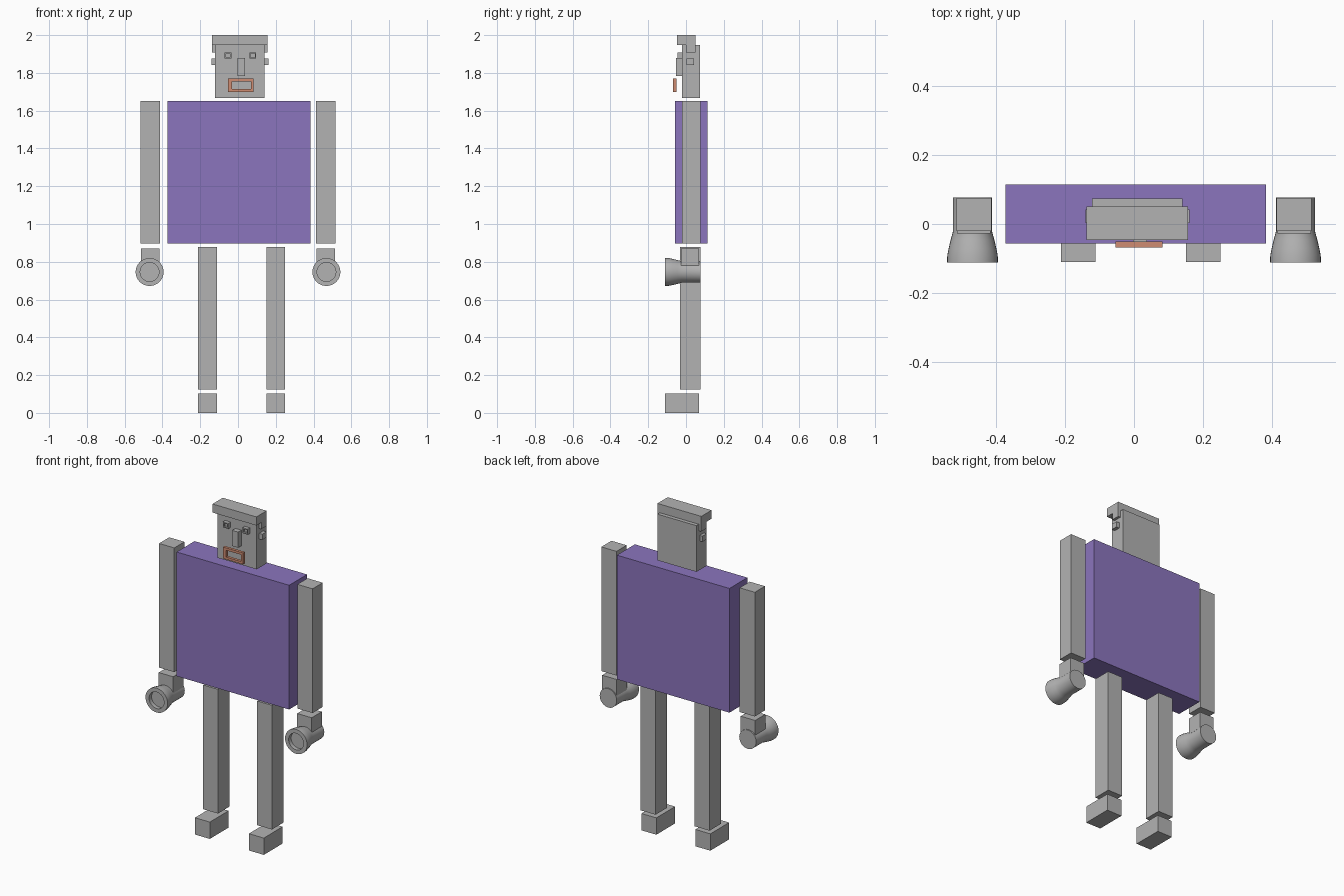
import bpy
import bmesh
import math

old = bpy.data.objects.get("Cube")
if old:
    bpy.data.objects.remove(old, do_unlink=True)


def material(name, rgb):
    mat = bpy.data.materials.new(name)
    mat.use_nodes = True
    color = (*rgb, 1)
    mat.diffuse_color = color
    mat.node_tree.nodes["Principled BSDF"].inputs["Base Color"].default_value = color
    return mat


GREY = material("grey", (0.45, 0.45, 0.45))
PURPLE = material("purple", (0.26, 0.178, 0.51))
ORANGE = material("orange", (0.62, 0.262, 0.168))


def finish(name, bm, mat):
    bmesh.ops.recalc_face_normals(bm, faces=bm.faces)
    mesh = bpy.data.meshes.new(name)
    bm.to_mesh(mesh)
    bm.free()
    mesh.materials.append(mat)
    obj = bpy.data.objects.new(name, mesh)
    bpy.context.collection.objects.link(obj)
    return obj


def add_box(bm, xs, ys, zs):
    verts = bmesh.ops.create_cube(bm, size=1)["verts"]
    for v in verts:
        v.co = [(a + b) / 2 + c * (b - a) for c, (a, b) in zip(v.co, (xs, ys, zs))]
    return verts


def box(name, xs, ys, zs, mat=GREY):
    bm = bmesh.new()
    add_box(bm, xs, ys, zs)
    return finish(name, bm, mat)


def socket_box(name, xs, ys, zs, rim, depth):
    """Box with a recess sunk into its front face."""
    bm = bmesh.new()
    add_box(bm, xs, ys, zs)
    bm.normal_update()
    front = min(bm.faces, key=lambda f: f.normal.y)
    bmesh.ops.inset_region(bm, faces=[front], thickness=rim)
    inner = bmesh.ops.extrude_discrete_faces(bm, faces=[front])["faces"][0]
    for v in inner.verts:
        v.co.y += depth
    return finish(name, bm, GREY)


def frame(name, outer, inner, ys, mat):
    """Open rectangular frame; outer and inner are (x0, x1, z0, z1)."""
    bm = bmesh.new()

    def loop(r, y):
        x0, x1, z0, z1 = r
        return [bm.verts.new((x, y, z)) for x, z in
                ((x0, z0), (x1, z0), (x1, z1), (x0, z1))]

    rings = [loop(outer, ys[0]), loop(outer, ys[1]), loop(inner, ys[1]), loop(inner, ys[0])]
    for a, b in zip(rings, rings[1:] + rings[:1]):
        for i in range(4):
            j = (i + 1) % 4
            bm.faces.new((a[i], a[j], b[j], b[i]))
    return finish(name, bm, mat)


def lathe(name, x, z, profile, steps=32):
    """Solid turned about a y axis; profile is (y, radius) from back to front."""
    bm = bmesh.new()
    rings = []
    for y, r in profile:
        angles = [2 * math.pi * i / steps for i in range(steps)]
        rings.append([bm.verts.new((x + r * math.cos(t), y, z + r * math.sin(t)))
                      for t in angles])
    for a, b in zip(rings, rings[1:]):
        for i in range(steps):
            j = (i + 1) % steps
            bm.faces.new((a[i], a[j], b[j], b[i]))
    bm.faces.new(rings[0])
    bm.faces.new(rings[-1])
    obj = finish(name, bm, GREY)
    bpy.ops.object.select_all(action="DESELECT")
    obj.select_set(True)
    bpy.context.view_layer.objects.active = obj
    bpy.ops.object.shade_smooth_by_angle(angle=math.radians(35))


# Torso
box("torso", (-0.372, 0.383), (-0.057, 0.115), (0.897, 1.65), PURPLE)

# Arms and hands
hand_profile = [(0.077, 0.057), (-0.023, 0.057), (-0.045, 0.063),
                (-0.07, 0.069), (-0.09, 0.073), (-0.112, 0.074),
                (-0.112, 0.05), (-0.088, 0.05)]
for side, s in (("right", -1), ("left", 1)):
    box(side + "_arm", sorted((s * 0.413, s * 0.515)), (-0.021, 0.076), (0.897, 1.65))
    box(side + "_wrist", sorted((s * 0.416, s * 0.513)), (-0.027, 0.07), (0.77, 0.87))
    lathe(side + "_hand", s * 0.468, 0.746, hand_profile)

# Legs and feet
for side, x in (("right", -0.212), ("left", 0.15)):
    box(side + "_leg", (x, x + 0.1), (-0.032, 0.077), (0.124, 0.877))
    box(side + "_foot", (x, x + 0.1), (-0.11, 0.07), (0, 0.102))

# Head and cap with a flap over each temple
box("head", (-0.122, 0.14), (-0.021, 0.074), (1.668, 1.948))
box("cap", (-0.138, 0.156), (-0.047, 0.051), (1.948, 2.0))
for side, xs in (("right", (-0.138, -0.12)), ("left", (0.138, 0.156))):
    box(side + "_cap_flap", xs, (0, 0.051), (1.908, 1.95))
for side, xs in (("right", (-0.14, -0.12)), ("left", (0.138, 0.161))):
    box(side + "_ear", xs, (0.003, 0.042), (1.843, 1.877))

# Face
for side, x in (("right", -0.071), ("left", 0.06)):
    socket_box(side + "_eye", (x, x + 0.036), (-0.044, -0.015), (1.875, 1.908), 0.009, 0.012)
box("nose", (-0.003, 0.037), (-0.052, -0.015), (1.783, 1.878))
frame("mouth", (-0.053, 0.082, 1.7, 1.77), (-0.033, 0.068, 1.714, 1.755),
      (-0.068, -0.051), ORANGE)
